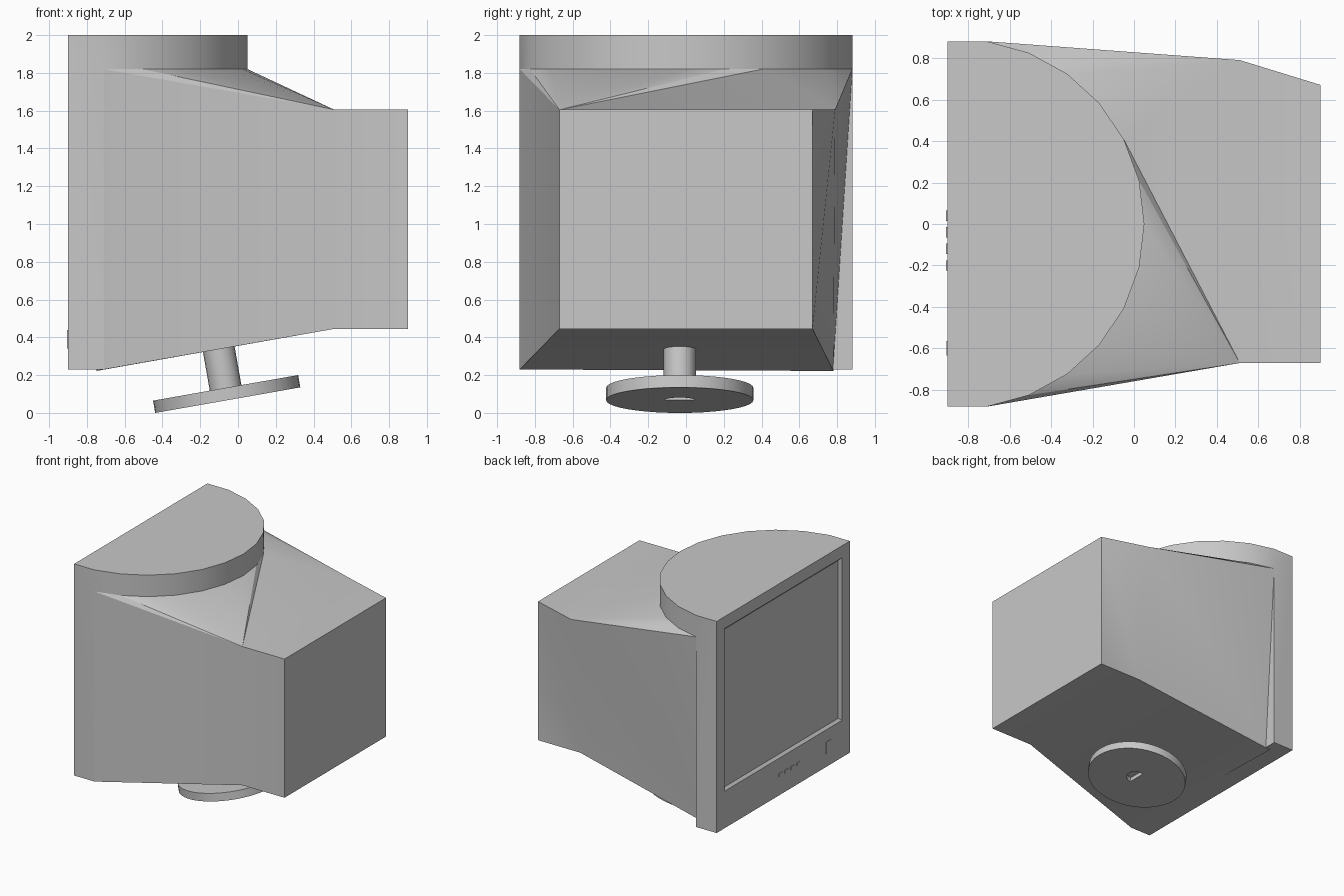
import bpy, bmesh, math
from mathutils import Matrix

if "Cube" in bpy.data.objects:
    bpy.data.objects.remove(bpy.data.objects["Cube"])

grey = bpy.data.materials.new("plain grey")
grey.diffuse_color = (0.58, 0.58, 0.58, 1)
grey.use_nodes = True
grey.node_tree.nodes["Principled BSDF"].inputs["Base Color"].default_value = grey.diffuse_color


def finish(name, bm, smooth=True):
    bmesh.ops.recalc_face_normals(bm, faces=bm.faces[:])
    me = bpy.data.meshes.new(name)
    bm.to_mesh(me)
    bm.free()
    me.materials.append(grey)
    ob = bpy.data.objects.new(name, me)
    bpy.context.collection.objects.link(ob)
    if smooth:
        bpy.ops.object.select_all(action='DESELECT')
        ob.select_set(True)
        bpy.context.view_layer.objects.active = ob
        bpy.ops.object.shade_smooth_by_angle(angle=math.radians(25))
    return ob


def box(name, centre, size):
    bm = bmesh.new()
    bmesh.ops.create_cube(bm, size=1, matrix=Matrix.Translation(centre) @ Matrix.Diagonal((*size, 1)))
    return finish(name, bm, False)


def rect(bm, x, y, z0, z1):
    return [bm.verts.new(p) for p in ((x, -y, z0), (x, y, z0), (x, y, z1), (x, -y, z1))]


def band(bm, a, b):
    n = len(a)
    for i in range(n):
        j = (i + 1) % n
        bm.faces.new((a[i], a[j], b[j], b[i]))


# curved outline of the cap behind the bezel, seen from above
STEP = math.radians(13.6)
arc = [(-0.84 + 0.89 * math.cos(STEP * i), 0.89 * math.sin(STEP * i)) for i in range(-6, 7)]
FRONT, BACK, SIDE, LOW, LIP, TOP = -0.9, arc[0][0], arc[-1][1], 0.23, 1.82, 2.0

# bezel with rounded cap and recessed screen
bm = bmesh.new()
top = [bm.verts.new((x, y, TOP)) for x, y in arc]
low = [bm.verts.new((x, y, LIP)) for x, y in arc]
f = rect(bm, FRONT, SIDE, LOW, TOP)
s0, s1 = (bm.verts.new((BACK, s * SIDE, LOW)) for s in (-1, 1))
bm.faces.new([f[3]] + top + [f[2]])
bm.faces.new(low)
for i in range(12):
    bm.faces.new((low[i], low[i + 1], top[i + 1], top[i]))
bm.faces.new((f[0], s0, low[0], top[0], f[3]))
bm.faces.new((f[1], s1, low[12], top[12], f[2]))
bm.faces.new((f[0], f[1], s1, s0))
bm.faces.new((s0, s1, low[12], low[0]))
rim = rect(bm, FRONT, 0.775, 0.54, 1.90)
pane = rect(bm, FRONT + 0.02, 0.755, 0.56, 1.88)
band(bm, f, rim)
band(bm, rim, pane)
bm.faces.new(pane)
finish("bezel", bm)

# tapering rear housing
bm = bmesh.new()
low = [bm.verts.new((x, y, LIP)) for x, y in arc]
s0 = bm.verts.new((BACK, -SIDE, LOW))
s1 = bm.verts.new((-0.75, 0.78, 0.222))
a_bot, b_bot, b_top, a_top = mid = [bm.verts.new(p) for p in (
    (0.51, -0.67, 0.445), (0.51, 0.67, 0.445), (0.51, 0.79, 1.605), (0.51, -0.67, 1.605))]
rear = rect(bm, 0.9, 0.67, 0.445, 1.605)
bm.faces.new(rear)
for i in (0, 2, 3):
    j = (i + 1) % 4
    bm.faces.new((mid[i], mid[j], rear[j], rear[i]))
bm.faces.new((rear[2], rear[1], b_bot))
bm.faces.new((rear[2], b_bot, b_top))
for i in range(12):
    bm.faces.new((low[i], low[i + 1], a_top if i < 8 else b_top))
bm.faces.new((low[8], b_top, a_top))
bm.faces.new((s0, low[0], a_top))
bm.faces.new((s0, a_top, a_bot))
bm.faces.new((s1, low[12], b_top))
bm.faces.new((s1, b_top, b_bot))
bm.faces.new((s0, a_bot, b_bot))
bm.faces.new((s0, b_bot, s1))
bm.faces.new((s0, s1, low[12]))
bm.faces.new((s0, low[12], low[0]))
bm.faces.new(low)
finish("rear_housing", bm)

# tilted round foot and neck
tilt = Matrix.Translation((-0.06, -0.033, 0.1)) @ Matrix.Rotation(math.radians(-10), 4, 'Y')


def cylinder(name, radius, z0, z1, segments):
    bm = bmesh.new()
    bmesh.ops.create_cone(bm, cap_ends=True, segments=segments, radius1=radius, radius2=radius,
                          depth=z1 - z0, matrix=tilt @ Matrix.Translation((0, 0, (z0 + z1) / 2)))
    return finish(name, bm)


foot = cylinder("foot", 0.39, -0.033, 0.033, 40)
cylinder("neck", 0.085, 0.032, 0.29, 20)

# half-round socket cut in the underside of the foot
bm = bmesh.new()
half = [(0.08 * math.cos(t), 0.08 * math.sin(t)) for t in (math.pi * (i / 10 - 0.5) for i in range(11))]
rings = [[bm.verts.new(tilt @ Matrix.Translation((x, y, z)).translation) for x, y in half]
         for z in (-0.06, 0.005)]
band(bm, *rings)
for r in rings:
    bm.faces.new(r)
cutter = finish("socket_cutter", bm, False)
cutter.hide_render = True
cutter.hide_viewport = True
cut = foot.modifiers.new("socket", 'BOOLEAN')
cut.operation, cut.object = 'DIFFERENCE', cutter

# control buttons and power switch on the bezel
for i in range(4):
    box("button", (FRONT, 0.04 - 0.08 * i, 0.40), (0.01, 0.05, 0.025))
box("power_switch", (FRONT, -0.6, 0.39), (0.008, 0.07, 0.10))
